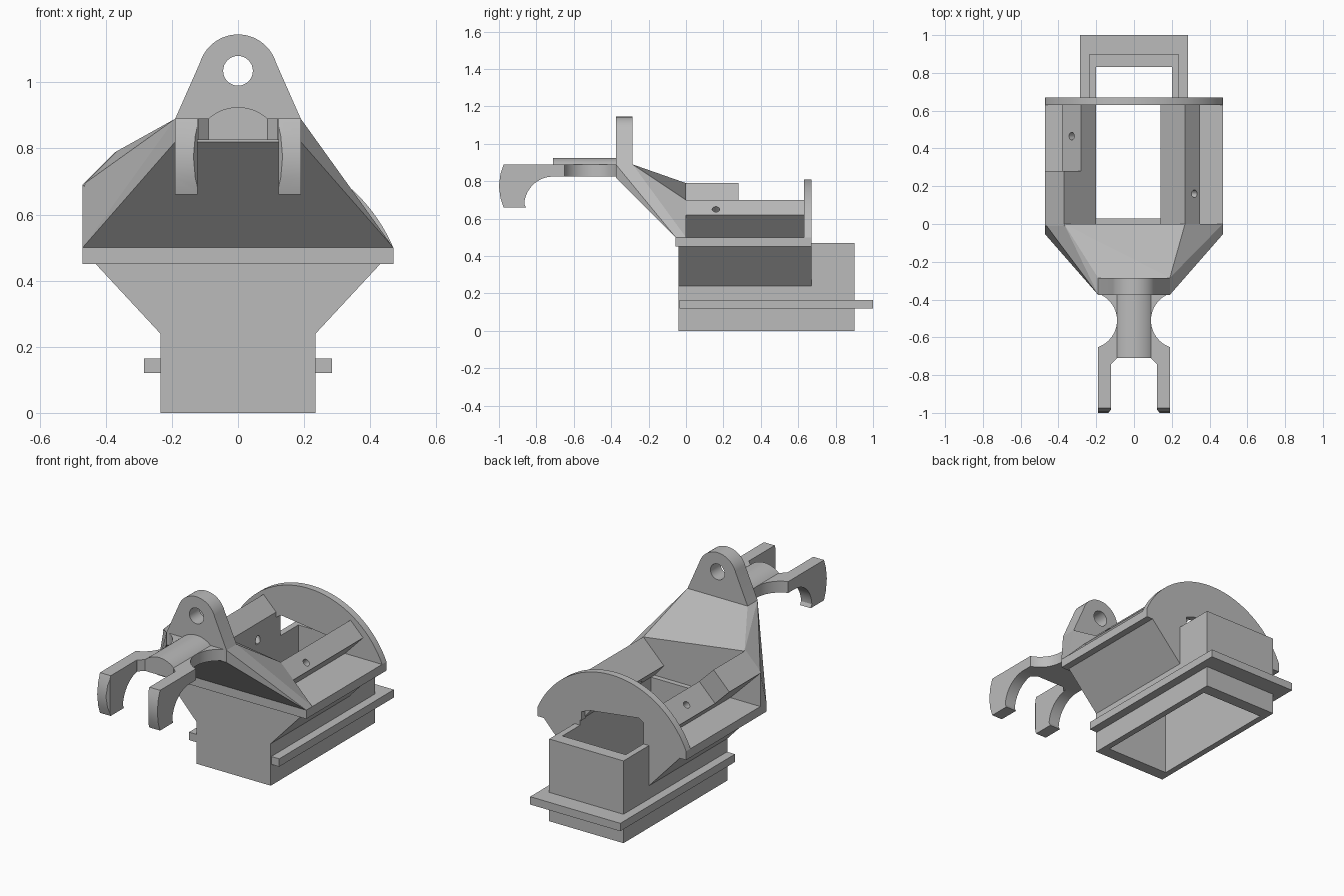
import bpy, bmesh
from math import sin, cos, pi, atan2, sqrt
from mathutils import Matrix, Vector

if "Cube" in bpy.data.objects:
    bpy.data.objects.remove(bpy.data.objects["Cube"])

grey = bpy.data.materials.new("light_grey")
grey.use_nodes = True
grey.diffuse_color = (0.5, 0.5, 0.5, 1)
grey.node_tree.nodes["Principled BSDF"].inputs["Base Color"].default_value = (0.5, 0.5, 0.5, 1)


def finish(name, bm):
    bmesh.ops.recalc_face_normals(bm, faces=bm.faces)
    mesh = bpy.data.meshes.new(name)
    bm.to_mesh(mesh)
    bm.free()
    mesh.materials.append(grey)
    obj = bpy.data.objects.new(name, mesh)
    bpy.context.collection.objects.link(obj)
    return obj


def prism(name, profile, axis, a, b):
    """Extrude a flat profile along an axis from a to b."""
    place = {"x": lambda p, t: (t, p[0], p[1]),
             "y": lambda p, t: (p[0], t, p[1]),
             "z": lambda p, t: (p[0], p[1], t)}[axis]
    bm = bmesh.new()
    face = bm.faces.new([bm.verts.new(place(p, a)) for p in profile])
    move = Vector(place((0, 0), b - a))
    ext = bmesh.ops.extrude_face_region(bm, geom=[face], use_keep_orig=True)
    bmesh.ops.translate(bm, vec=move, verts=[g for g in ext["geom"] if isinstance(g, bmesh.types.BMVert)])
    return finish(name, bm)


def hull(name, points):
    bm = bmesh.new()
    for p in points:
        bm.verts.new(p)
    bmesh.ops.convex_hull(bm, input=bm.verts[:])
    bmesh.ops.dissolve_limit(bm, angle_limit=0.01, verts=bm.verts[:], edges=bm.edges[:])
    return finish(name, bm)


def drill(obj, centre, direction, radius, depth):
    bm = bmesh.new()
    turn = Vector(direction).to_track_quat("Z", "Y").to_matrix().to_4x4()
    bmesh.ops.create_cone(bm, cap_ends=True, segments=32, radius1=radius, radius2=radius,
                          depth=depth, matrix=Matrix.Translation(centre) @ turn)
    cut(obj, finish("drill_cutter", bm))


def cut(obj, cutter):
    cutter.hide_render = True
    mod = obj.modifiers.new("cut", "BOOLEAN")
    mod.operation, mod.solver, mod.object = "DIFFERENCE", "EXACT", cutter
    bpy.context.view_layer.objects.active = obj
    bpy.ops.object.modifier_apply(modifier=mod.name)
    bpy.data.objects.remove(cutter)


def arc(cx, cy, r, start, end, n=32):
    return [(cx + r * cos(start + (end - start) * i / n),
             cy + r * sin(start + (end - start) * i / n)) for i in range(n + 1)]


def rect(w, y0, y1):
    return [(-w, y0), (w, y0), (w, y1), (-w, y1)]


def flip(points):
    return [(-x, y) for x, y in reversed(points)]


# Hollow lower sleeve, open at top and bottom
sleeve = prism("lower_sleeve", rect(0.235, -0.04, 0.9), "z", 0, 0.47)
cut(sleeve, prism("sleeve_cutter", rect(0.2, 0.03, 0.83), "z", -0.1, 0.6))

# Collar around the sides and rear of the sleeve
half = [(0.235, 0.89), (0.235, -0.035), (0.285, -0.035), (0.285, 1.0)]
prism("collar", half + flip(half), "z", 0.12, 0.165)

# Deck with an open centre, and flared supports beneath it
half = [(0.2, 0.03), (0.2, 0.67), (0.47, 0.67), (0.47, -0.055)]
prism("deck", half + flip(half), "z", 0.45, 0.5)
for side, s in (("left", 1), ("right", -1)):
    prism(side + "_flare", [(s * 0.235, 0.24), (s * 0.43, 0.45), (s * 0.235, 0.45)], "y", -0.04, 0.67)

# Angled rails with drilled holes
left_rail = prism("left_rail", [(0.2, 0.5), (0.14, 0.57), (0.27, 0.7), (0.35, 0.62), (0.235, 0.5)],
                  "y", -0.01, 0.64)
drill(left_rail, (0.32, 0.16, 0.65), (1, 0, 1), 0.02, 0.6)
right_rail = prism("right_rail", [(-0.2, 0.5), (-0.2, 0.62), (-0.28, 0.7), (-0.38, 0.6), (-0.28, 0.5)],
                   "y", -0.01, 0.64)
drill(right_rail, (-0.33, 0.465, 0.65), (-1, 0, 1), 0.02, 0.6)
prism("right_rail_block", [(-0.28, 0.7), (-0.37, 0.79), (-0.47, 0.69), (-0.38, 0.6)], "y", -0.01, 0.28)

# Rear arch with a notch above the sleeve
R, zc = 0.511, 0.299
a0 = atan2(0.5 - zc, 0.47)
notch = [(-0.2, 0.5), (-0.2, 0.59), (-0.17, 0.61), (0.14, 0.57), (0.19, 0.55), (0.19, 0.5)]
prism("rear_arch", arc(0, zc, R, a0, pi - a0, 48) + notch, "y", 0.63, 0.67)

# Tapered nose joining the deck to the arm
nose = [(-0.47, 0, 0.69), (-0.37, 0, 0.79), (0.27, 0, 0.7)]
for s in (1, -1):
    nose += [(s * 0.47, -0.055, 0.5), (s * 0.47, 0, 0.5), (s * 0.19, -0.375, 0.82),
             (s * 0.19, -0.375, 0.89), (s * 0.19, -0.285, 0.89)]
hull("nose", nose)

# Upright lug with an eye
lug = prism("lug", [(-0.19, 0.88), (-0.19, 0.89), (0.19, 0.89), (0.19, 0.88)][1:3]
            + arc(0, 1.025, 0.12, 0.3, pi - 0.3), "y", -0.375, -0.285)
drill(lug, (0, -0.33, 1.035), (0, 1, 0), 0.045, 0.4)

# Waisted arm with a rounded spine
dy = sqrt(0.15 ** 2 - 0.05 ** 2)
a1 = atan2(dy, 0.05)
half = [(0.09, -0.71), (0.12, -0.74), (0.19, -0.74)] + arc(0.24, -0.51, 0.15, pi + a1, pi - a1) + [(0.19, -0.36)]
prism("arm", half + flip(half), "z", 0.825, 0.89)
a2 = atan2(0.098, 0.09)
prism("arm_spine", [(-0.09, 0.85), (0.09, 0.85)] + arc(0, 0.792, 0.133, a2, pi - a2), "y", -0.71, -0.33)

# Hooked prongs with chamfered tips
hook = [(-0.65, 0.89), (-0.975, 0.89), (-0.992, 0.84), (-1.0, 0.775), (-0.992, 0.71), (-0.975, 0.66),
        (-0.855, 0.66)] + arc(-0.71, 0.67, 0.155, pi - 0.06, pi / 2, 20) + [(-0.65, 0.825)]
for side, s in (("left", 1), ("right", -1)):
    prong = prism(side + "_prong", hook, "x", s * 0.122, s * 0.19)
    tip = [(s * 0.11, -0.965), (s * 0.142, -1.01), (s * 0.11, -1.01)]
    cut(prong, prism("tip_cutter", tip, "z", 0.6, 1.0))

# Smooth the curved surfaces, keep the edges sharp
bpy.ops.object.select_all(action="DESELECT")
for name in ("rear_arch", "lug", "arm", "arm_spine", "left_prong", "right_prong"):
    obj = bpy.data.objects[name]
    obj.select_set(True)
    bpy.context.view_layer.objects.active = obj
bpy.ops.object.shade_smooth_by_angle(angle=0.35)
